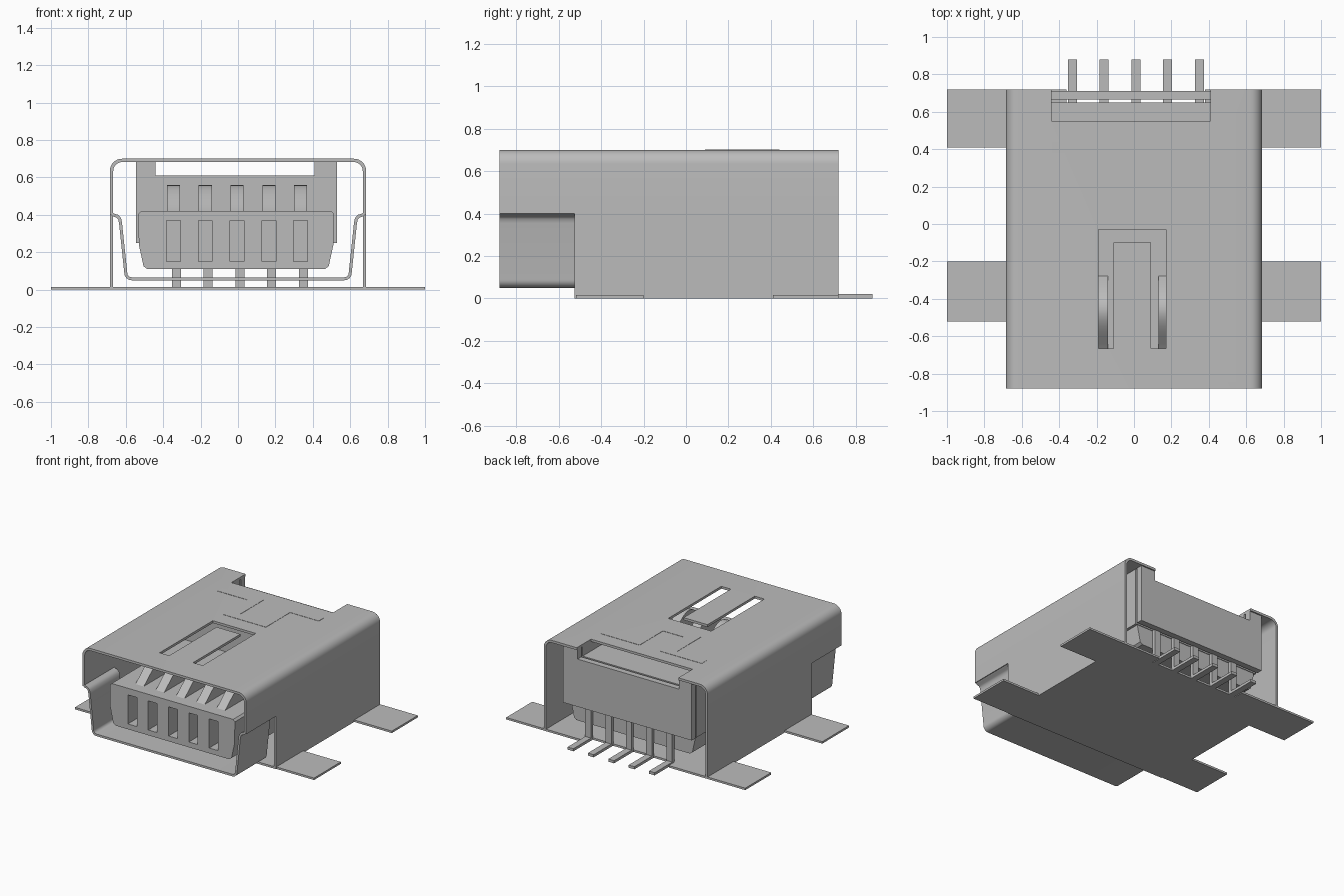
import bpy, bmesh, math
from mathutils import Vector

cube = bpy.data.objects.get("Cube")
if cube:
    bpy.data.objects.remove(cube, do_unlink=True)

grey = bpy.data.materials.new("plain_grey")
grey.use_nodes = True
COLOUR = (0.5, 0.5, 0.5, 1)
grey.diffuse_color = COLOUR
grey.node_tree.nodes["Principled BSDF"].inputs["Base Color"].default_value = COLOUR


def finish(name, bm):
    mesh = bpy.data.meshes.new(name)
    bm.to_mesh(mesh)
    bm.free()
    mesh.materials.append(grey)
    obj = bpy.data.objects.new(name, mesh)
    bpy.context.collection.objects.link(obj)
    return obj


def prism(name, points, axis, start, end):
    """Extrude a 2D outline along the x, y or z axis."""
    place = {"x": lambda p, t: (t, p[0], p[1]),
             "y": lambda p, t: (p[0], t, p[1]),
             "z": lambda p, t: (p[0], p[1], t)}[axis]
    bm = bmesh.new()
    face = bm.faces.new([bm.verts.new(place(p, start)) for p in points])
    new = bmesh.ops.extrude_face_region(bm, geom=[face])["geom"]
    shift = Vector(place((0, 0), end - start))
    bmesh.ops.translate(bm, vec=shift, verts=[g for g in new if isinstance(g, bmesh.types.BMVert)])
    bmesh.ops.recalc_face_normals(bm, faces=bm.faces)
    return finish(name, bm)


def rect(a0, a1, b0, b1):
    return [(a0, b0), (a1, b0), (a1, b1), (a0, b1)]


def bake(obj):
    graph = bpy.context.evaluated_depsgraph_get()
    mesh = bpy.data.meshes.new_from_object(obj.evaluated_get(graph))
    obj.modifiers.clear()
    obj.data = mesh


def cut(obj, cutters):
    for c in cutters:
        mod = obj.modifiers.new("cut", "BOOLEAN")
        mod.operation = "DIFFERENCE"
        mod.solver = "EXACT"
        mod.object = c
    bake(obj)
    for c in cutters:
        bpy.data.objects.remove(c, do_unlink=True)


def sheet(name, path, y0, y1, thickness=0.018):
    """Bent sheet metal following an xz path, thickened inwards."""
    bm = bmesh.new()
    rows = [[bm.verts.new((x, y, z)) for x, z in path] for y in (y0, y1)]
    for i in range(len(path) - 1):
        bm.faces.new((rows[0][i], rows[0][i + 1], rows[1][i + 1], rows[1][i]))
    obj = finish(name, bm)
    mod = obj.modifiers.new("thickness", "SOLIDIFY")
    mod.thickness = thickness
    mod.offset = -1
    mod.use_even_offset = True
    bake(obj)
    return obj


def arc(cx, cz, r, a0, a1, steps=8):
    return [(cx + r * math.cos(math.radians(a0 + (a1 - a0) * i / steps)),
             cz + r * math.sin(math.radians(a0 + (a1 - a0) * i / steps)))
            for i in range(steps + 1)]


def mirror(points):
    return [(-x, z) for x, z in reversed(points)]


W, TOP, BACK, FRONT, STEP = 0.685, 0.70, 0.72, -0.88, -0.525
NOTCH = (-0.44, 0.41)

# Shell: full-length roof and upper walls, lower walls only behind the mouth
roof_left = arc(-W + 0.065, TOP - 0.065, 0.065, 180, 90)
roof = [(-W, 0.4)] + roof_left + mirror(roof_left) + [(W, 0.4)]
shell = sheet("shell_roof", roof, FRONT, BACK)
cut(shell, [
    prism("cutter", [(-0.19, -0.665), (-0.11, -0.665), (-0.11, -0.1), (0.09, -0.1),
                     (0.09, -0.665), (0.17, -0.665), (0.17, -0.03), (-0.19, -0.03)],
          "z", 0.6, 0.8),
    prism("cutter", rect(*NOTCH, 0.55, 0.8), "z", 0.6, 0.8),
])
for side, name in ((1, "left"), (-1, "right")):
    prism(name + "_lower_wall", rect(side * (W - 0.018), side * W, 0.0, 0.4), "y", STEP, BACK)

# Mouth: narrowed lower lip with a rounded shelf on each side
lip_right = ([(W, 0.415), (0.682, 0.402), (0.67, 0.392), (0.65, 0.386), (0.64, 0.375), (0.636, 0.355)]
             + arc(0.568, 0.09, 0.04, 0, -90))
sheet("mouth_lip", lip_right + mirror(lip_right), FRONT, STEP, 0.016)

# Base plate with four solder feet and a clearance for the pins
half = [(W, STEP), (W, -0.52), (1, -0.52), (1, -0.2), (W, -0.2), (W, 0.41), (1, 0.41), (1, BACK)]
clearance = [(0.38, BACK), (0.38, 0.65), (-0.36, 0.65), (-0.36, BACK)]
prism("base_plate", half + clearance + mirror(half), "z", 0, 0.015)

# Flush spring tab outline on the roof
prism("roof_spring_tab", [(-0.44, 0.44), (-0.44, 0.38), (-0.19, 0.38), (-0.19, 0.09), (0.17, 0.09),
                          (0.17, 0.38), (0.41, 0.38), (0.41, 0.44), (0.08, 0.44), (0.08, 0.16),
                          (-0.095, 0.16), (-0.095, 0.44)], "z", TOP - 0.001, TOP + 0.002)

# Insulator: tongue with contact slots, rear block and back plate
CX = -0.01
tongue_half = [(0.475, 0.11), (0.495, 0.125), (0.52, 0.24), (0.523, 0.405), (0.508, 0.42)]
outline = [(CX + x, z) for x, z in tongue_half + mirror(tongue_half)]
tongue = prism("tongue", outline, "y", -0.77, 0.645)
contact_x = [-0.345 + 0.17 * i for i in range(5)]
cut(tongue, [prism("cutter", rect(x - 0.037, x + 0.037, 0.15, 0.37), "y", -0.9, -0.5)
             for x in contact_x])
ears = [(-0.545, 0.25), (0.53, 0.25), (0.53, 0.682), (NOTCH[1], 0.682), (NOTCH[1], 0.61),
        (NOTCH[0], 0.61), (NOTCH[0], 0.682), (-0.545, 0.682)]
prism("rear_block", ears, "y", 0.1, 0.65)
prism("back_plate", ears, "y", 0.665, 0.71)

# Contacts: sprung humps over the tongue, and bent tails at the back
hump = [(-0.70 + 0.43 * t, 0.41 + 0.15 * math.sin(math.pi * t ** 1.2))
        for t in (i / 14 for i in range(15))]
tail = [(0.645, 0.3), (0.645, 0), (0.88, 0), (0.88, 0.02), (0.67, 0.02), (0.67, 0.3)]
for i, x in enumerate(contact_x):
    prism(f"contact_{i + 1}", hump, "x", x - 0.035, x + 0.035)
    pin = x + 0.015
    prism(f"pin_{i + 1}", tail, "x", pin - 0.024, pin + 0.024)

# Smooth the rounded bends, keep folds sharp
bpy.ops.object.select_all(action="DESELECT")
for obj in bpy.context.collection.objects:
    if obj.type == "MESH" and obj.name.startswith(("shell_roof", "mouth_lip", "contact")):
        obj.select_set(True)
        bpy.context.view_layer.objects.active = obj
bpy.ops.object.shade_smooth_by_angle(angle=math.radians(35))
